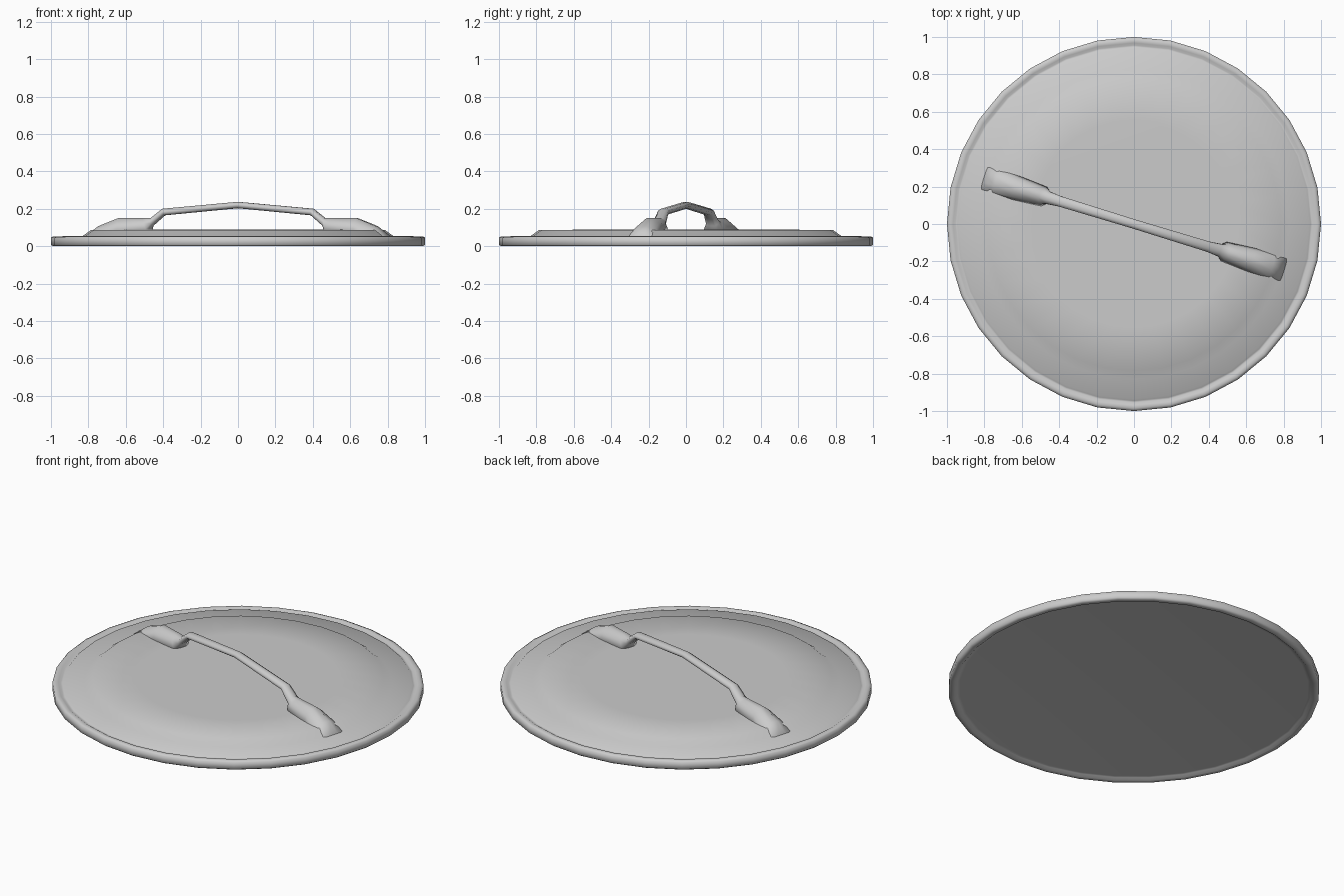
import bpy, bmesh
from math import sin, cos, pi, radians

if "Cube" in bpy.data.objects:
    bpy.data.objects.remove(bpy.data.objects["Cube"])


def finish(name, bm):
    bmesh.ops.recalc_face_normals(bm, faces=bm.faces)
    mesh = bpy.data.meshes.new(name)
    bm.to_mesh(mesh)
    bm.free()
    obj = bpy.data.objects.new(name, mesh)
    bpy.context.collection.objects.link(obj)
    bpy.context.view_layer.objects.active = obj
    obj.select_set(True)
    bpy.ops.object.shade_smooth_by_angle(angle=radians(75))
    obj.select_set(False)
    return obj


def loft(bm, rings):
    # bridge closed rings in order and cap both ends
    loops = [[bm.verts.new(p) for p in ring] for ring in rings]
    n = len(loops[0])
    for a, b in zip(loops, loops[1:]):
        for i in range(n):
            j = (i + 1) % n
            bm.faces.new((a[i], a[j], b[j], b[i]))
    bm.faces.new(loops[0])
    bm.faces.new(loops[-1])


# Lid: turned profile with a shallow underside recess, rim, seam, flange and raised centre
SIDES = 32
profile = [(0.94, 0.014), (0.955, 0.012), (0.968, 0.0), (0.99, 0.0), (1.0, 0.008),
           (1.0, 0.046), (0.985, 0.053), (0.968, 0.052), (0.955, 0.044), (0.945, 0.046),
           (0.935, 0.055), (0.83, 0.055), (0.785, 0.087), (0.55, 0.088)]
bm = bmesh.new()
loft(bm, [[(r * cos(2 * pi * i / SIDES), r * sin(2 * pi * i / SIDES), z)
           for i in range(SIDES)] for r, z in profile])
finish("lid", bm)

# Handle: thin arched bar with flared feet, mirrored about its middle
# each station: bottom s, bottom z, top s, top z, half width at bottom, at top
half = [(0.41, 0.165, 0.42, 0.20, 0.028, 0.028),
        (0.478, 0.108, 0.485, 0.15, 0.036, 0.032),
        (0.49, 0.065, 0.53, 0.15, 0.06, 0.036),
        (0.66, 0.05, 0.665, 0.15, 0.08, 0.042),
        (0.76, 0.045, 0.775, 0.107, 0.085, 0.048),
        (0.835, 0.04, 0.84, 0.058, 0.075, 0.055)]
middle = (0.0, 0.203, 0.0, 0.237, 0.025, 0.025)
stations = [(-a, b, -c, d, e, f) for a, b, c, d, e, f in reversed(half)] + [middle] + half

rings = []
for sb, zb, st, zt, wb, wt in stations:
    ring = []
    for i in range(8):
        ang = 2 * pi * (i + 0.5) / 8
        t = 0.5 + 0.5 * sin(ang) / cos(pi / 8)
        w = wb + (wt - wb) * t
        ring.append((sb + (st - sb) * t, w * cos(ang) / cos(pi / 8), zb + (zt - zb) * t))
    rings.append(ring)
bm = bmesh.new()
loft(bm, rings)
handle = finish("handle", bm)
handle.rotation_euler = (0, 0, radians(-17))
